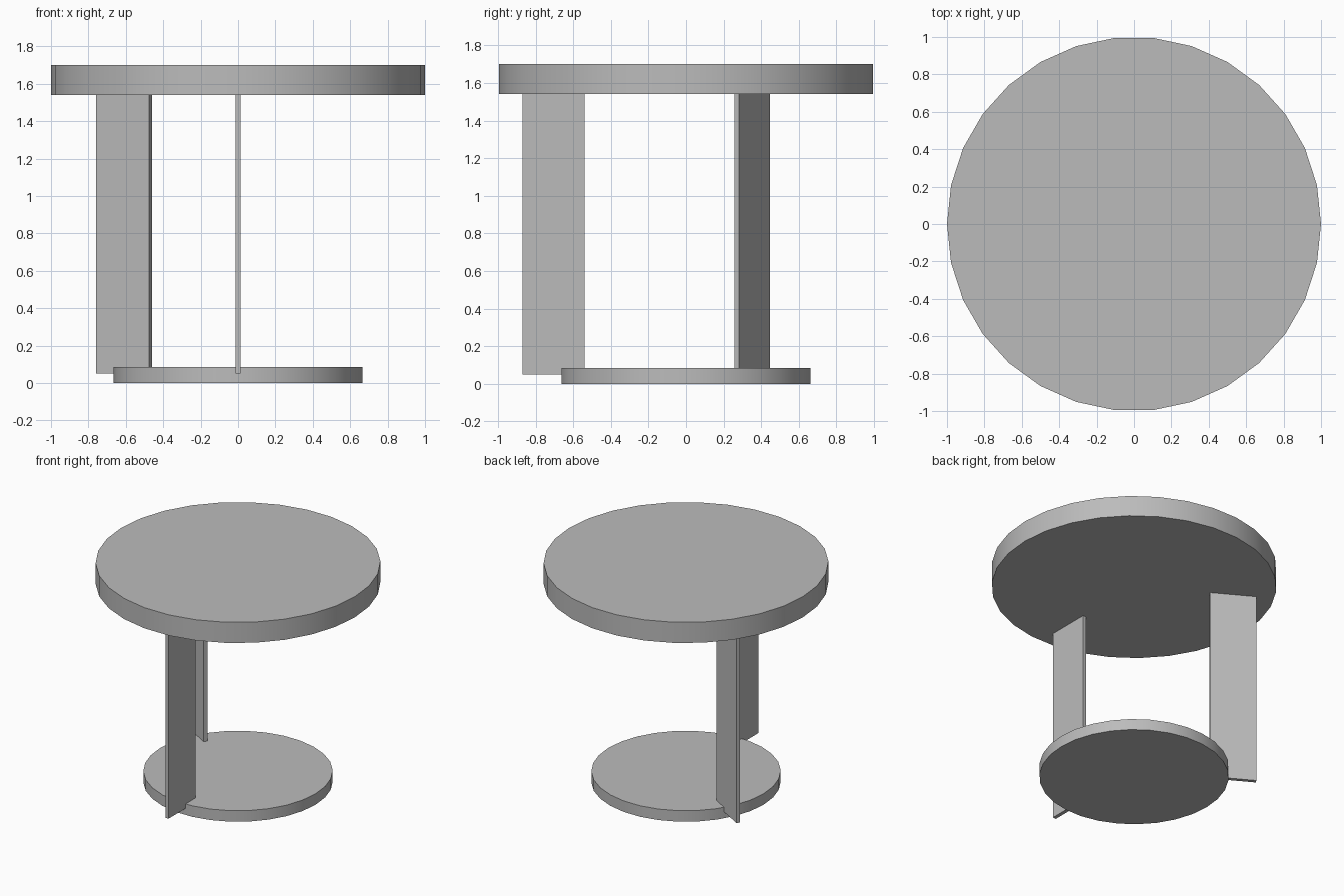
import bpy
import math

default = bpy.data.objects.get("Cube")
if default:
    bpy.data.objects.remove(default, do_unlink=True)

# Single grey finish
grey = bpy.data.materials.new("plain grey")
grey.use_nodes = True
colour = (0.5, 0.5, 0.5, 1)
grey.diffuse_color = colour
grey.node_tree.nodes["Principled BSDF"].inputs["Base Color"].default_value = colour


def disc(name, radius, bottom, top):
    """Thirty-sided disc with a vertex on the +x axis and a smooth rim."""
    bpy.ops.mesh.primitive_cylinder_add(
        vertices=30, radius=radius, depth=top - bottom,
        location=(0, 0, (top + bottom) / 2))
    obj = bpy.context.object
    obj.name = name
    # Turn so that vertices fall on the x axis
    obj.rotation_euler.z = math.radians(90)
    bpy.ops.object.transform_apply(location=False, rotation=True, scale=False)
    bpy.ops.object.shade_smooth_by_angle(angle=math.radians(30))
    obj.data.materials.append(grey)


def leg(name, angle, inner=0.54, outer=0.87, bottom=0.05, top=1.57, thick=0.028):
    """Thin upright panel standing radially at the given angle."""
    a = math.radians(angle)
    mid = (inner + outer) / 2
    bpy.ops.mesh.primitive_cube_add(
        size=1, rotation=(0, 0, a),
        location=(mid * math.cos(a), mid * math.sin(a), (bottom + top) / 2))
    obj = bpy.context.object
    obj.name = name
    obj.scale = (outer - inner, thick, top - bottom)
    bpy.ops.object.transform_apply(location=False, rotation=False, scale=True)
    obj.data.materials.append(grey)


# Table top and base
disc("table_top", 1.0, 1.54, 1.70)
disc("base_disc", 0.665, 0.0, 0.085)

# Two panel legs, a third of a turn apart
leg("front_leg", -90)
leg("back_right_leg", 150)
